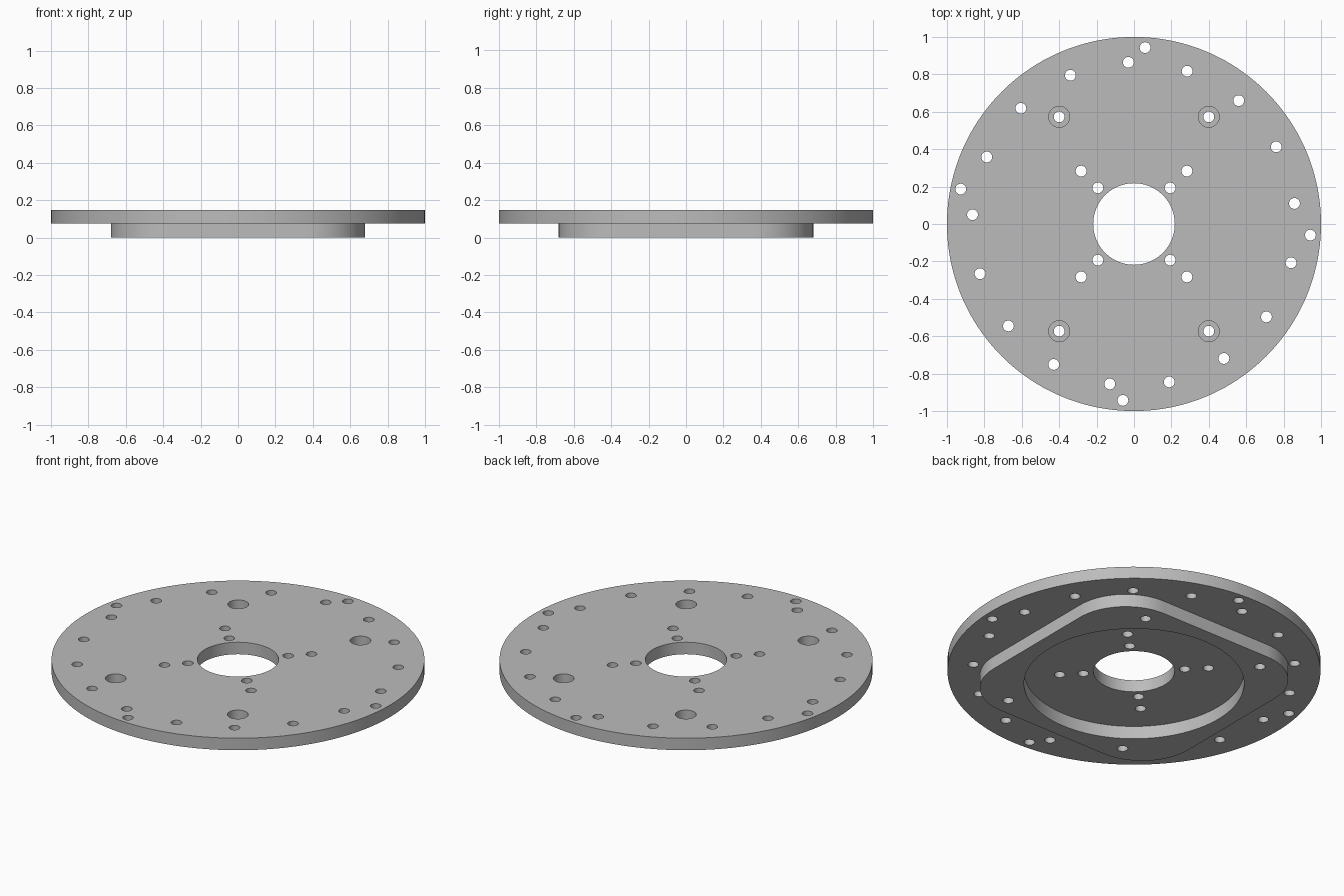
import bpy, bmesh
from math import cos, sin, pi, radians

cube = bpy.data.objects.get("Cube")
if cube:
    bpy.data.objects.remove(cube, do_unlink=True)

TOP, STEP = 0.147, 0.076      # plate top and plate underside
BOLT = 0.029                  # small hole radius

grey = bpy.data.materials.new("machined grey")
grey.use_nodes = True
colour = (0.5, 0.5, 0.5, 1)
grey.diffuse_color = colour
grey.node_tree.nodes["Principled BSDF"].inputs["Base Color"].default_value = colour


def circle(r, n, cx=0, cy=0):
    return [(cx + r * cos(2 * pi * i / n), cy + r * sin(2 * pi * i / n)) for i in range(n)]


def rounded_square(half, r, n=20):
    pts = []
    for q, (sx, sy) in enumerate([(1, 1), (-1, 1), (-1, -1), (1, -1)]):
        for i in range(n + 1):
            a = pi / 2 * (q + i / n)
            pts.append((sx * (half - r) + r * cos(a), sy * (half - r) + r * sin(a)))
    return pts


def prisms(name, parts):
    """One object made of upright prisms: (outline, bottom, top)."""
    bm = bmesh.new()
    for outline, z0, z1 in parts:
        low = [bm.verts.new((x, y, z0)) for x, y in outline]
        high = [bm.verts.new((x, y, z1)) for x, y in outline]
        bm.faces.new(low[::-1])
        bm.faces.new(high)
        for i in range(len(low)):
            j = (i + 1) % len(low)
            bm.faces.new((low[i], low[j], high[j], high[i]))
    mesh = bpy.data.meshes.new(name)
    bm.to_mesh(mesh)
    bm.free()
    mesh.materials.append(grey)
    obj = bpy.data.objects.new(name, mesh)
    bpy.context.collection.objects.link(obj)
    return obj


def combine(target, tool, operation):
    mod = target.modifiers.new(operation.lower(), "BOOLEAN")
    mod.operation, mod.object, mod.solver = operation, tool, "EXACT"
    bpy.ops.object.select_all(action="DESELECT")
    bpy.context.view_layer.objects.active = target
    target.select_set(True)
    bpy.ops.object.modifier_apply(modifier=mod.name)
    bpy.data.objects.remove(tool, do_unlink=True)


# Round plate with a rounded square boss underneath
plate = prisms("mounting_plate", [(circle(1, 160), STEP, TOP)])
combine(plate, prisms("boss", [(rounded_square(0.68, 0.32), 0, STEP + 0.03)]), "UNION")

# Round pocket in the boss, down to the plate
combine(plate, prisms("pocket_cutter", [(circle(0.59, 128), -0.1, STEP)]), "DIFFERENCE")

# Small holes: outer ring, four edge holes, diagonal pairs, boss screws
corners = [(sx, sy) for sx in (-1, 1) for sy in (-1, 1)]
holes = []
for i in range(17):
    a = radians(92) + 2 * pi * i / 17
    holes.append((0.865 * cos(a), 0.865 * sin(a)))
for deg in (86.4, 168.6, 266.4, 356.4):
    holes.append((0.945 * cos(radians(deg)), 0.945 * sin(radians(deg))))
for sx, sy in corners:
    holes += [(sx * d, sy * d) for d in (0.193, 0.283)]
    holes.append((sx * 0.4, sy * 0.573))
cuts = [(circle(BOLT, 24, x, y), -0.1, 0.3) for x, y in holes]
cuts.append((circle(0.218, 80), -0.1, 0.3))      # centre bore
combine(plate, prisms("hole_cutter", cuts), "DIFFERENCE")

# Counterbores for the boss screws
bores = [(circle(0.056, 32, sx * 0.4, sy * 0.573), 0.07, 0.3) for sx, sy in corners]
combine(plate, prisms("counterbore_cutter", bores), "DIFFERENCE")

bpy.ops.object.shade_smooth_by_angle(angle=radians(30))
